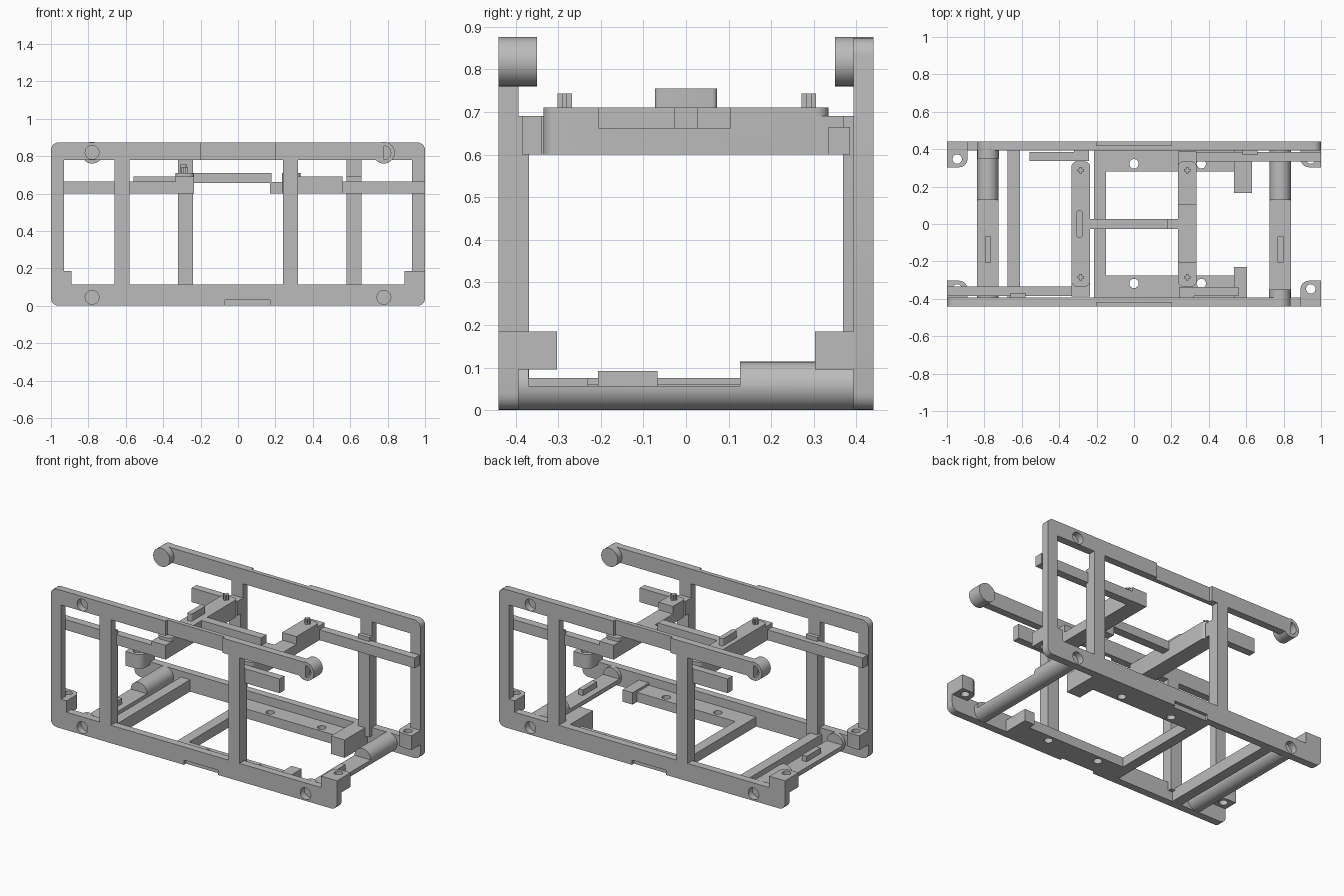
import bpy, bmesh, math
from mathutils import Matrix, Vector

if "Cube" in bpy.data.objects:
    bpy.data.objects.remove(bpy.data.objects["Cube"], do_unlink=True)

mat = bpy.data.materials.new("plain_grey")
mat.use_nodes = True
grey = (0.5, 0.5, 0.5, 1)
mat.diffuse_color = grey
mat.node_tree.nodes["Principled BSDF"].inputs["Base Color"].default_value = grey


def finish(name, bm):
    me = bpy.data.meshes.new(name)
    bmesh.ops.recalc_face_normals(bm, faces=bm.faces)
    bm.to_mesh(me)
    bm.free()
    me.materials.append(mat)
    ob = bpy.data.objects.new(name, me)
    bpy.context.collection.objects.link(ob)
    return ob


def box(name, x, y, z, round_axis=None, radius=0.04, keep=lambda c: True):
    """Box from ranges, optionally rounding edges parallel to one axis."""
    bm = bmesh.new()
    bmesh.ops.create_cube(bm, size=1)
    for v in bm.verts:
        v.co = Vector([r[0] if c < 0 else r[1] for c, r in zip(v.co, (x, y, z))])
    if round_axis is not None:
        edges = [e for e in bm.edges
                 if abs((e.verts[0].co - e.verts[1].co).normalized()[round_axis]) > 0.9
                 and keep((e.verts[0].co + e.verts[1].co) / 2)]
        bmesh.ops.bevel(bm, geom=edges, offset=radius, segments=5, profile=0.5, affect='EDGES')
    return finish(name, bm)


def rod(name, centre, radius, length, axis='Y', sides=32):
    bm = bmesh.new()
    rot = Matrix.Rotation(math.pi / 2, 4, 'X') if axis == 'Y' else Matrix()
    bmesh.ops.create_cone(bm, cap_ends=True, segments=sides, radius1=radius, radius2=radius,
                          depth=length, matrix=Matrix.Translation(centre) @ rot)
    return finish(name, bm)


def cut(ob, cutters):
    bpy.context.view_layer.objects.active = ob
    for c in cutters:
        m = ob.modifiers.new("cut", 'BOOLEAN')
        m.operation, m.object, m.solver = 'DIFFERENCE', c, 'EXACT'
        bpy.ops.object.modifier_apply(modifier=m.name)
        bpy.data.objects.remove(c, do_unlink=True)
    return ob


def turned(ob):
    """Copy rotated half a turn about the vertical axis."""
    new = ob.copy()
    new.data = ob.data.copy()
    new.data.transform(Matrix.Rotation(math.pi, 4, 'Z'))
    new.name = ob.name.replace("front", "rear")
    bpy.context.collection.objects.link(new)


# Side frame: rounded plate with windows, open right end and recesses
through = (-0.6, -0.2)
frame = box("front_frame", (-1, 1), (-0.44, -0.393), (0, 0.873), 1)
windows = [((-0.93, -0.66), (0.113, 0.78)), ((-0.58, 0.24), (0.113, 0.78)),
           ((0.32, 1.1), (0.113, 0.78)), ((0.78, 1.1), (0.5, 1))]
cutters = [box("cutter", wx, through, wz) for wx, wz in windows]
cutters += [box("cutter", (-0.2, 0.2), (-0.5, -0.42), (0.75, 0.9)),
            box("cutter", (-0.07, 0.17), (-0.5, -0.42), (-0.1, 0.03))]
cutters += [rod("cutter", (-0.78, -0.44, z), 0.037, 0.08) for z in (0.045, 0.82)]
cutters += [rod("cutter", (0.78, -0.44, 0.045), 0.037, 0.08)]
parts = [cut(frame, cutters)]

# Socket at the free end of the top rail
socket = rod("front_socket", (0.78, -0.395, 0.818), 0.058, 0.09)
parts.append(cut(socket, [rod("cutter", (0.78, -0.44, 0.818), 0.037, 0.13)]))

# Deep backs of the inner columns
for n, x in (("outer", -0.66), ("inner", 0.24)):
    parts.append(box(f"front_{n}_column", (x, x + 0.08), (-0.394, -0.368), (0.06, 0.69)))

# Drilled corner lugs
for n, s in (("right", -1), ("left", 1)):
    lug = box(f"front_{n}_lug", sorted((s * 0.89, s * 1)), (-0.44, -0.303), (0.095, 0.185), 2, 0.045,
              lambda c, s=s: c.y > -0.35 and abs(c.x) < 0.95)
    parts.append(cut(lug, [rod("cutter", (s * 0.945, -0.347, 0.14), 0.025, 0.3, 'Z')]))
parts.append(box("front_end_foot", (0.93, 1), (-0.44, -0.393), (0.04, 0.12)))

# Arms reaching from the frames to the upper carrier
parts.append(box("front_long_arm", (-1, -0.24), (-0.385, -0.335), (0.6, 0.665)))
parts.append(box("front_short_arm", (0.24, 0.56), (-0.385, -0.338), (0.6, 0.69)))

for p in parts:
    turned(p)

# Upper carrier: two cross beams, a bridge, a key and four pins
for n, s in (("right", -1), ("left", 1)):
    beam = box(f"{n}_cross_beam", (s * 0.285 - 0.05, s * 0.285 + 0.05), (-0.335, 0.335),
               (0.6, 0.71), 2, 0.03)
    if s > 0:
        cut(beam, [box("cutter", (0.2, 0.4), (-0.205, 0.105), (0.662, 0.8))])
    box(f"{n}_beam_block", (s * 0.285 - 0.05, s * 0.285 + 0.05),
        sorted((s * 0.387, s * 0.29)), (0.6, 0.69))
    for m, y in (("front", -0.285), ("rear", 0.288)):
        box(f"{n}_{m}_pin", (s * 0.285 - 0.017, s * 0.285 + 0.017), (y - 0.006, y + 0.006), (0.7, 0.743))
        box(f"{n}_{m}_pin_rib", (s * 0.285 - 0.006, s * 0.285 + 0.006), (y - 0.017, y + 0.017), (0.7, 0.743))
box("bridge", (-0.28, 0.18), (-0.027, 0.027), (0.655, 0.71))
box("bridge_end", (0.17, 0.25), (-0.027, 0.027), (0.6, 0.662))
box("bridge_key", (-0.307, -0.275), (-0.073, 0.073), (0.7, 0.755), 2, 0.012)

# Lower tubes, cut down to a flat along the front part
for n, x in (("right", -0.782), ("left", 0.782)):
    tube = rod(f"{n}_tube", (x, 0, 0.057), 0.057, 0.79)
    cut(tube, [box("cutter", (x - 0.1, x + 0.1), (-0.37, 0.127), (0.057, 0.3))])
    box(f"{n}_tube_key", (x - 0.015, x + 0.018), (-0.207, -0.067), (0.04, 0.092))

# Base: ledges with screw holes, cross bars and stops
for n, y, end in (("front", (-0.4, -0.275), 0.54), ("rear", (0.28, 0.4), 0.54)):
    ledge = box(f"{n}_ledge", (-0.215, end), y, (0, 0.06))
    mid = -0.318 if n == "front" else 0.322
    cut(ledge, [rod("cutter", (x, mid, 0.03), 0.025, 0.2, 'Z') for x in (0, 0.36)])
box("outer_cross_bar", (-0.675, -0.61), (-0.4, 0.4), (0, 0.075))
box("inner_cross_bar", (-0.215, -0.15), (-0.28, 0.285), (0, 0.06))
box("front_stop", (0.535, 0.605), (-0.4, -0.23), (0, 0.075))
box("rear_stop", (0.535, 0.63), (0.165, 0.4), (0, 0.113))

# Keep flats crisp and rounded parts smooth
bpy.ops.object.select_all(action='DESELECT')
for ob in bpy.context.collection.objects:
    if ob.type == 'MESH' and ob.data.materials and ob.data.materials[0] == mat:
        ob.select_set(True)
        bpy.context.view_layer.objects.active = ob
bpy.ops.object.shade_smooth_by_angle(angle=math.radians(30))
